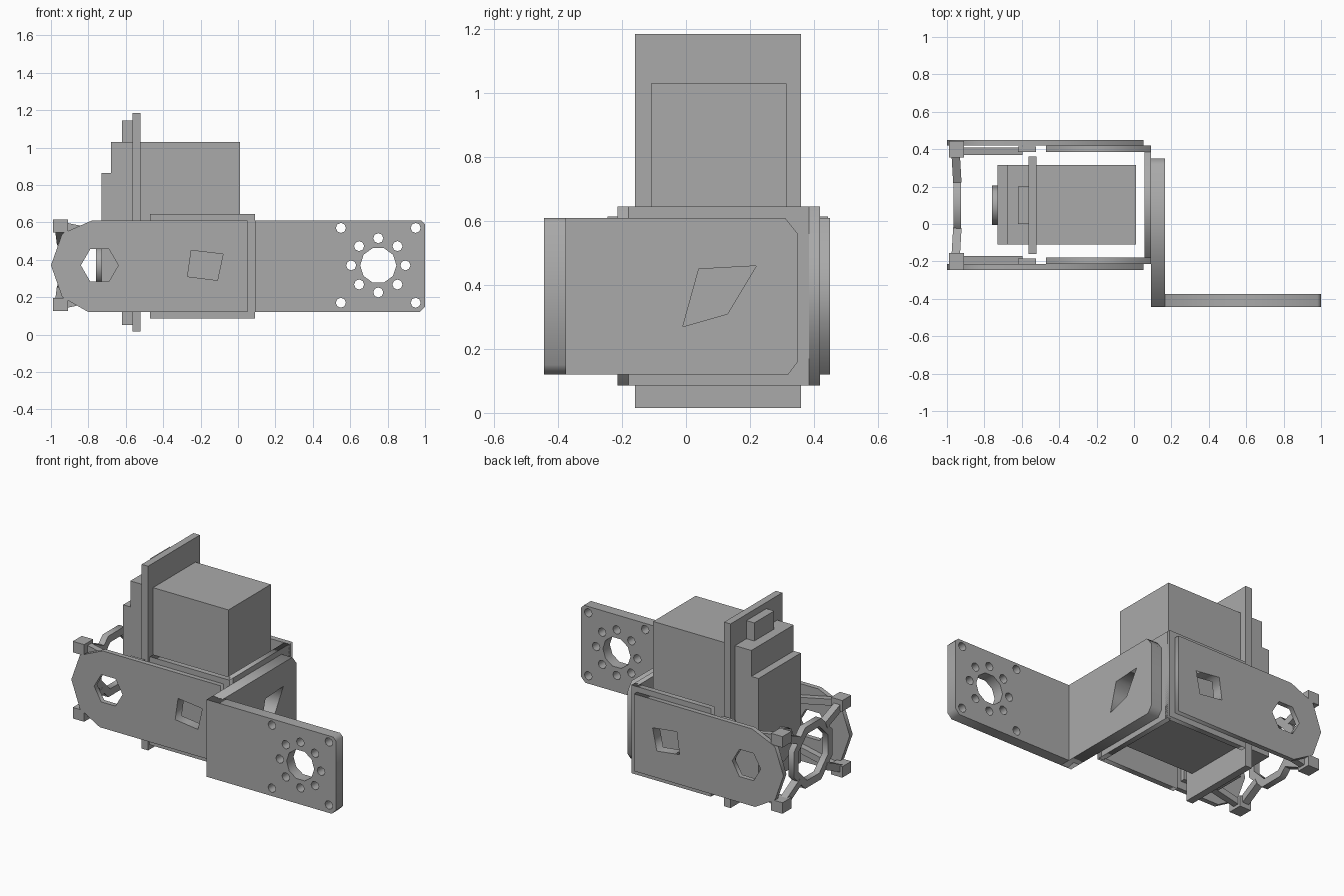
import bpy
import math
from mathutils import Matrix, Vector

cube = bpy.data.objects.get("Cube")
if cube:
    bpy.data.objects.remove(cube, do_unlink=True)

grey = bpy.data.materials.new("plain grey")
grey.use_nodes = True
GREY = (0.4, 0.4, 0.4, 1)
grey.diffuse_color = GREY
grey.node_tree.nodes["Principled BSDF"].inputs["Base Color"].default_value = GREY


def box(name, x, y, z):
    """Box from (min, max) pairs."""
    spans = (x, y, z)
    bpy.ops.mesh.primitive_cube_add(size=1, location=[(a + b) / 2 for a, b in spans])
    ob = bpy.context.object
    ob.name = name
    ob.data.transform(Matrix.Diagonal([b - a for a, b in spans] + [1]))
    ob.data.materials.append(grey)
    return ob


def ngon(u, v, r, n=8, turn=0.0):
    return [(u + r * math.cos(turn + math.tau * i / n),
             v + r * math.sin(turn + math.tau * i / n)) for i in range(n)]


def rect(u0, u1, v0, v1):
    return [(u0, v0), (u1, v0), (u1, v1), (u0, v1)]


def plate(name, plane, span, outline, holes=()):
    """Flat plate with holes, drawn in the xz or yz plane, filling span across it."""
    curve = bpy.data.curves.new(name, "CURVE")
    curve.dimensions = "2D"
    curve.fill_mode = "BOTH"
    curve.extrude = (span[1] - span[0]) / 2
    for loop in [outline, *holes]:
        spline = curve.splines.new("POLY")
        spline.points.add(len(loop) - 1)
        for point, (u, v) in zip(spline.points, loop):
            point.co = (u, v, 0, 1)
        spline.use_cyclic_u = True
    ob = bpy.data.objects.new(name, curve)
    bpy.context.collection.objects.link(ob)
    bpy.ops.object.select_all(action="DESELECT")
    ob.select_set(True)
    bpy.context.view_layer.objects.active = ob
    bpy.ops.object.convert(target="MESH")
    ob = bpy.context.object
    mid = sum(span) / 2
    if plane == "xz":
        m = Matrix(((1, 0, 0, 0), (0, 0, -1, mid), (0, 1, 0, 0), (0, 0, 0, 1)))
    else:
        m = Matrix(((0, 0, 1, mid), (1, 0, 0, 0), (0, 1, 0, 0), (0, 0, 0, 1)))
    ob.data.transform(m)
    ob.data.materials.clear()
    ob.data.materials.append(grey)
    return ob


def bar(name, a, b, width):
    """Square bar between two points."""
    a, b = Vector(a), Vector(b)
    bpy.ops.mesh.primitive_cube_add(size=1, location=(a + b) / 2)
    ob = bpy.context.object
    ob.name = name
    ob.data.transform(Matrix.Diagonal((width, width, (b - a).length, 1)))
    ob.rotation_euler = (b - a).to_track_quat("Z", "Y").to_euler()
    ob.data.materials.append(grey)


MID_Y, MID_Z = 0.10, 0.37
BODY_Y = (-0.11, 0.315)

# Motor body with its stepped gear housing
box("motor_body", (-0.53, 0.01), BODY_Y, (0.17, 1.03))
box("motor_flange", (-0.565, -0.52), (-0.16, 0.36), (0.015, 1.185))
box("flange_rib", (-0.62, -0.56), (0.0, 0.2), (0.05, 1.145))
box("gear_housing", (-0.68, -0.56), BODY_Y, (0.17, 1.03))
box("gear_cover", (-0.73, -0.67), BODY_Y, (0.17, 0.865))
plate("output_shaft", "yz", (-0.76, -0.72), ngon(MID_Y, MID_Z, 0.105))

# Inner frame around the motor
slot = [(-0.27, 0.31), (-0.11, 0.29), (-0.08, 0.43), (-0.25, 0.45)]
window = [(-0.01, 0.27), (0.13, 0.31), (0.22, 0.46), (0.04, 0.45)]
for side, span in (("front", (-0.215, -0.18)), ("back", (0.385, 0.42))):
    plate("frame_" + side, "xz", span, rect(-0.47, 0.09, 0.085, 0.645), [slot])
plate("frame_end", "yz", (0.055, 0.09), rect(-0.2, 0.4, 0.085, 0.645), [window])

# Outer fork: two arms with rounded ends
arm = [(0.05, 0.12), (0.05, 0.61), (-0.78, 0.61), (-0.94, 0.54),
       (-1.0, 0.37), (-0.94, 0.2), (-0.8, 0.12)]
for side, span in (("front", (-0.245, -0.215)), ("back", (0.42, 0.45))):
    plate("fork_" + side, "xz", span, arm, [ngon(-0.74, MID_Z, 0.1, 6), slot])

# Open end ring of the fork with bars out to its corner lugs
plate("end_ring", "yz", (-0.965, -0.925), ngon(MID_Y, MID_Z, 0.21, 8, math.pi / 8),
      [ngon(MID_Y, MID_Z, 0.16, 8, math.pi / 8)])
for sy, y in ((-1, -0.2), (1, 0.4)):
    for sz in (-1, 1):
        z = MID_Z + sz * 0.21
        bar("corner_bar", (-0.945, MID_Y + sy * 0.13, MID_Z + sz * 0.13),
            (-0.955, y, z), 0.045)
        box("corner_lug", (-0.99, -0.91), (y - 0.045, y + 0.045), (z - 0.035, z + 0.035))
        # strut along the inside of the arm
        bar("side_strut", (-0.93, y - sy * 0.01, z),
            (-0.6, y - sy * 0.01, MID_Z + sz * 0.14), 0.04)
    box("side_post", (-0.62, -0.525), (y - 0.015, y + 0.015), (0.17, 0.6))

# Angle bracket: web beside the frame and a long drilled arm
web = [(-0.44, 0.12), (0.32, 0.12), (0.35, 0.16), (0.35, 0.56), (0.31, 0.61), (-0.44, 0.61)]
plate("bracket_web", "yz", (0.09, 0.165), web, [window])
cx = 0.75
holes = [ngon(cx, MID_Z, 0.097, 10)]
holes += [ngon(u, v, 0.027) for u, v in ngon(cx, MID_Z, 0.145)]
holes += [ngon(cx + su * 0.2, MID_Z + sv * 0.2, 0.027) for su in (-1, 1) for sv in (-1, 1)]
reach = [(0.09, 0.12), (0.97, 0.12), (1.0, 0.15), (1.0, 0.59), (0.98, 0.61), (0.09, 0.61)]
plate("bracket_arm", "xz", (-0.445, -0.375), reach, holes)
